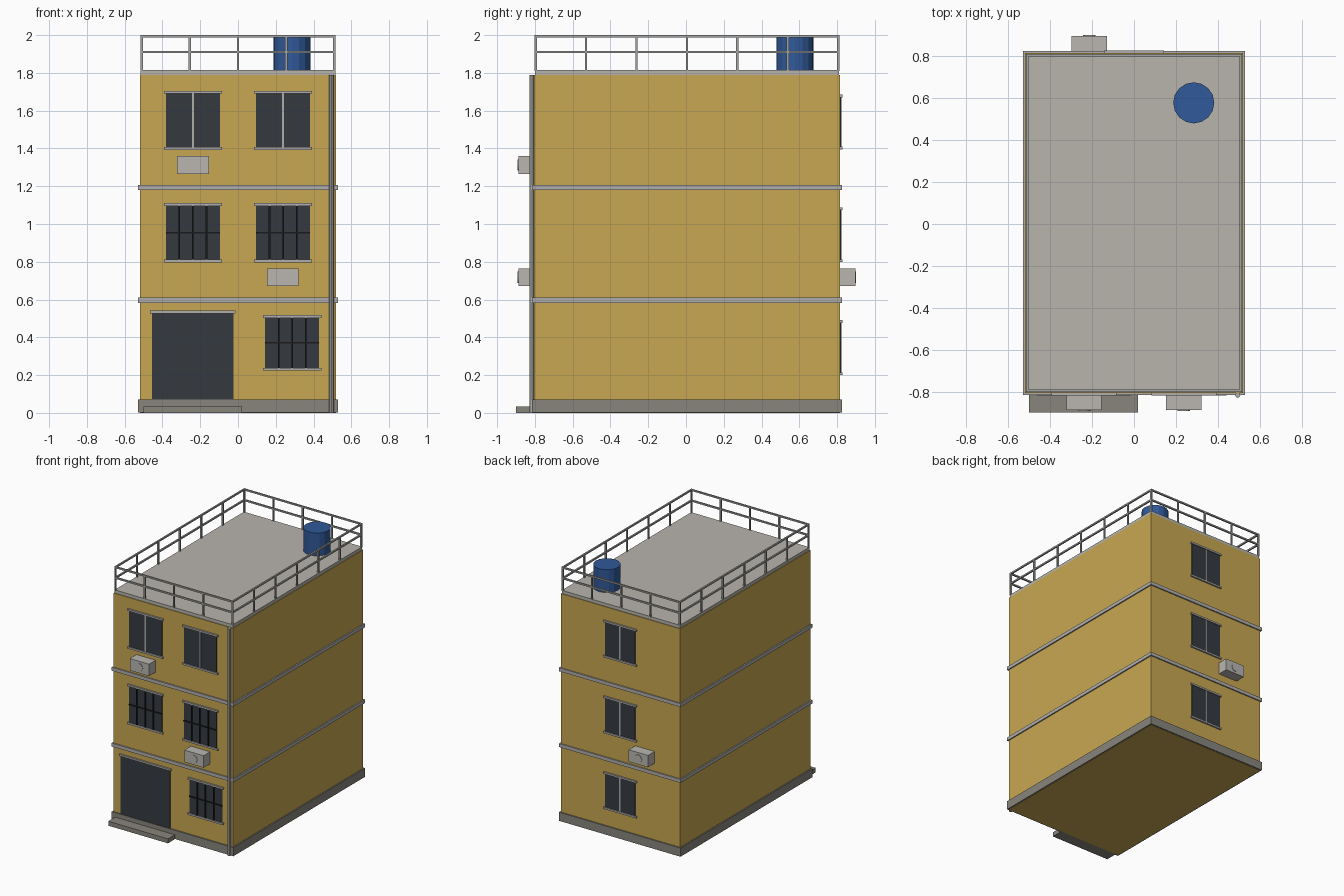
import bpy

cube = bpy.data.objects.get("Cube")
if cube:
    bpy.data.objects.remove(cube, do_unlink=True)


def material(name, r, g, b):
    m = bpy.data.materials.new(name)
    m.use_nodes = True
    m.diffuse_color = (r, g, b, 1)
    m.node_tree.nodes["Principled BSDF"].inputs["Base Color"].default_value = (r, g, b, 1)
    return m


YELLOW = material("yellow wall", 0.58, 0.39, 0.085)
CONCRETE = material("pale concrete", 0.48, 0.46, 0.42)
PLINTH = material("dark concrete", 0.25, 0.235, 0.205)
TRIM = material("grey trim", 0.44, 0.43, 0.42)
GLASS = material("dark glass", 0.036, 0.042, 0.051)
IRON = material("black iron", 0.01, 0.01, 0.012)
STEEL = material("railing steel", 0.38, 0.38, 0.37)
BLUE = material("tank blue", 0.03, 0.1, 0.32)
CASING = material("cooler casing", 0.49, 0.47, 0.44)


def box(name, mat, x, y, z):
    """Box spanning the given (low, high) pairs."""
    bpy.ops.mesh.primitive_cube_add(size=1, location=[sum(p) / 2 for p in (x, y, z)])
    ob = bpy.context.object
    ob.name = name
    ob.scale = [abs(p[1] - p[0]) for p in (x, y, z)]
    bpy.ops.object.transform_apply(location=False, rotation=False, scale=True)
    ob.data.materials.append(mat)
    return ob


def cylinder(name, mat, radius, depth, loc, sides, turn=0):
    bpy.ops.mesh.primitive_cylinder_add(vertices=sides, radius=radius, depth=depth,
                                        location=loc, rotation=(turn, 0, 0))
    bpy.context.object.name = name
    bpy.context.object.data.materials.append(mat)


FRONT, BACK = -0.805, 0.815
MID = (FRONT + BACK) / 2


def facade(side, depth):
    """Depth range from just inside a facade to a distance out of it."""
    wall = FRONT if side < 0 else BACK
    return wall - side * 0.002, wall + side * depth


def opening(name, side, x, z, sill=True, mullion=False, grille=False):
    box(name + "_glass", GLASS, x, facade(side, 0.005), z)
    wide = (x[0] - 0.011, x[1] + 0.011)
    box(name + "_lintel", TRIM, wide, facade(side, 0.013), (z[1], z[1] + 0.014))
    if sill:
        box(name + "_sill", TRIM, wide, facade(side, 0.013), (z[0] - 0.014, z[0]))
    width = x[1] - x[0]
    cx, cz = sum(x) / 2, sum(z) / 2
    if mullion:
        box(name + "_mullion", TRIM, (cx - 0.005, cx + 0.005), facade(side, 0.009), z)
    if grille:
        for i in (1, 2, 3):
            bx = x[0] + width * i / 4
            box(f"{name}_bar_{i}", IRON, (bx - 0.004, bx + 0.004), facade(side, 0.014), z)
        box(name + "_cross_bar", IRON, x, facade(side, 0.012), (cz - 0.004, cz + 0.004))


def cooler(name, side, x, z):
    box(name, CASING, (x - 0.084, x + 0.084), facade(side, 0.082), (z - 0.047, z + 0.047))
    wall = FRONT if side < 0 else BACK
    cylinder(name + "_fan_cover", CASING, 0.03, 0.006, (x, wall + side * 0.083, z), 16, 1.5708)


# Walls, plinth, floor bands and roof
box("walls", YELLOW, (-0.52, 0.52), (FRONT, BACK), (0, 1.79))
ring_x, ring_y = (-0.53, 0.53), (FRONT - 0.01, BACK + 0.01)
box("plinth", PLINTH, ring_x, ring_y, (0.002, 0.07))
for i, z in enumerate((0.583, 1.18)):
    box(f"floor_band_{i + 1}", TRIM, ring_x, ring_y, (z, z + 0.027))
box("roof_slab", CONCRETE, (-0.515, 0.515), (FRONT + 0.005, BACK - 0.005), (1.788, 1.815))
box("door_step", PLINTH, (-0.50, 0.02), (-0.90, FRONT), (0, 0.035))

# Front openings
opening("garage_door", -1, (-0.455, -0.025), (0.07, 0.527), sill=False)
opening("ground_window", -1, (0.143, 0.43), (0.238, 0.503), grille=True)
for label, x in (("right", (-0.382, -0.095)), ("left", (0.095, 0.382))):
    opening(f"middle_{label}_window", -1, x, (0.811, 1.096), grille=True)
    opening(f"upper_{label}_window", -1, x, (1.407, 1.69), mullion=True)

# Back windows, one on each floor
for i, z in enumerate((0.215, 0.812, 1.409)):
    opening(f"back_window_{i + 1}", 1, (-0.132, 0.132), (z, z + 0.262), mullion=True)

# Air coolers and drain pipe
cooler("upper_front_cooler", -1, -0.238, 1.312)
cooler("middle_front_cooler", -1, 0.237, 0.718)
cooler("back_cooler", 1, -0.213, 0.718)
cylinder("drain_pipe", TRIM, 0.0125, 1.79, (0.495, -0.8165, 0.895), 8)

# Roof railing
RX, RY, T = 0.51, 0.801, 0.006
for s in (-1, 1):
    for z in (1.91, 1.994):
        y, x = MID + s * RY, s * RX
        box("railing_cross_rail", STEEL, (-RX - T, RX + T), (y - T, y + T), (z - T, z + T))
        box("railing_side_rail", STEEL, (x - T, x + T), (MID - RY, MID + RY), (z - T, z + T))
posts = {(-RX + RX * i / 2, MID + s * RY) for i in range(5) for s in (-1, 1)}
posts |= {(s * RX, MID - RY + RY * i / 3) for i in range(1, 6) for s in (-1, 1)}
for x, y in sorted(posts):
    box("railing_post", STEEL, (x - T, x + T), (y - T, y + T), (1.81, 1.99))

# Water tank
cylinder("water_tank", BLUE, 0.098, 0.185, (0.285, 0.578, 1.9025), 16)
